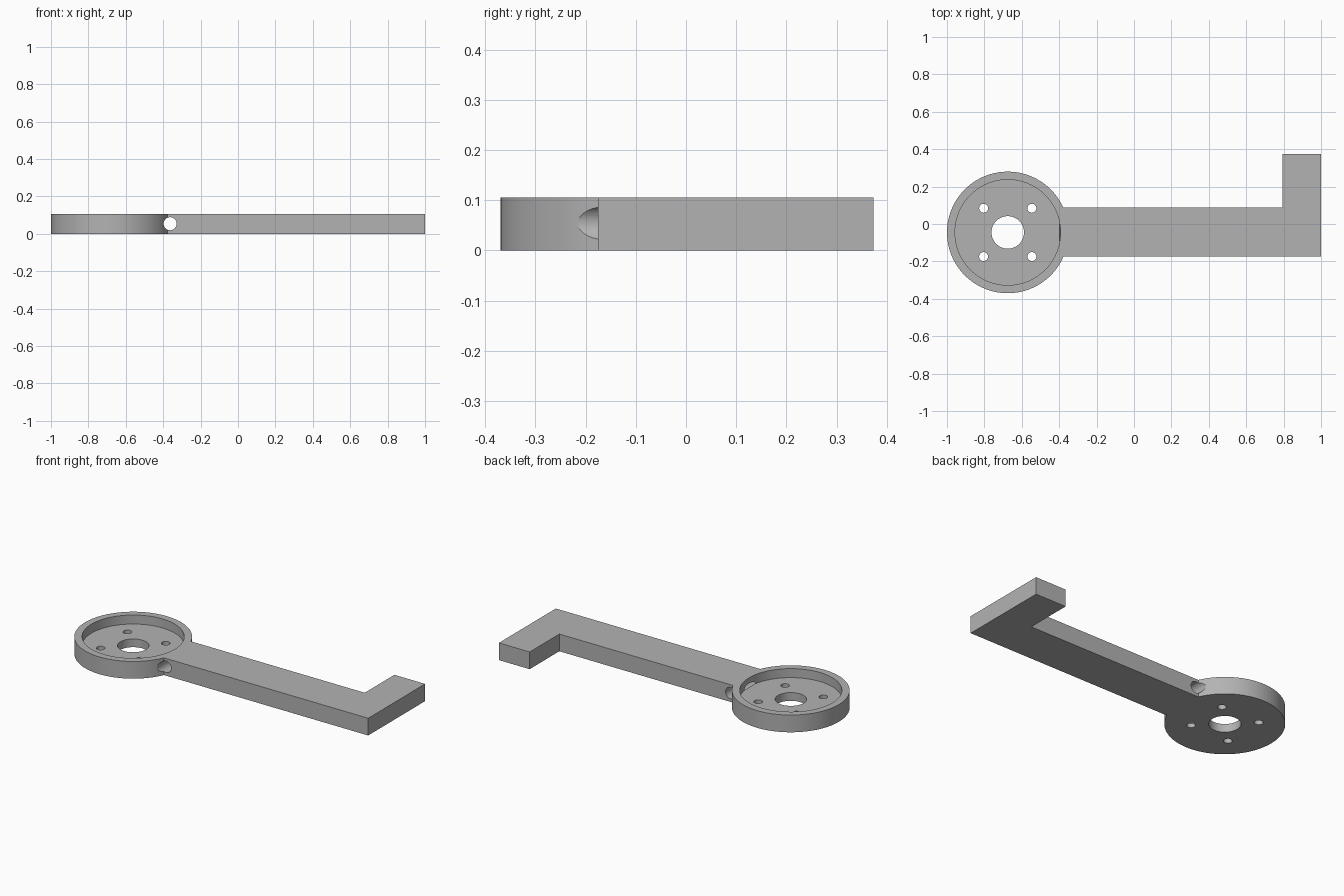
import bpy, bmesh, math
from mathutils import Matrix

if "Cube" in bpy.data.objects:
    bpy.data.objects.remove(bpy.data.objects["Cube"])

H = 0.105                    # plate thickness
CX, CY, R = -0.675, -0.045, 0.325   # disc centre and radius
Y0, Y1 = -0.175, 0.087       # arm edges

grey = bpy.data.materials.new("light grey")
grey.diffuse_color = (0.45, 0.45, 0.45, 1)
grey.use_nodes = True
grey.node_tree.nodes["Principled BSDF"].inputs["Base Color"].default_value = grey.diffuse_color


def cylinder_cutter(x, y, z, radius, depth, segments, along_y=False):
    bm = bmesh.new()
    bmesh.ops.create_cone(bm, cap_ends=True, segments=segments, radius1=radius,
                          radius2=radius, depth=depth,
                          matrix=Matrix.Translation((x, y, z)) @
                          Matrix.Rotation(math.pi / 2 if along_y else 0, 4, 'X'))
    mesh = bpy.data.meshes.new("cutter")
    bm.to_mesh(mesh)
    bm.free()
    ob = bpy.data.objects.new("cutter", mesh)
    bpy.context.collection.objects.link(ob)
    ob.hide_render = True
    return ob


# Outline: ring arc, straight arm and hooked end
a1 = math.asin((Y1 - CY) / R)
a0 = 2 * math.pi + math.asin((Y0 - CY) / R)
N = 96
outline = [(CX + R * math.cos(a), CY + R * math.sin(a))
           for a in (a1 + (a0 - a1) * i / N for i in range(N + 1))]
outline += [(1, Y0), (1, 0.373), (0.793, 0.373), (0.793, Y1)]

bm = bmesh.new()
base = bm.faces.new([bm.verts.new((x, y, 0)) for x, y in outline])
top = bmesh.ops.extrude_face_region(bm, geom=[base])["geom"]
bmesh.ops.translate(bm, vec=(0, 0, H),
                    verts=[v for v in top if isinstance(v, bmesh.types.BMVert)])
bmesh.ops.recalc_face_normals(bm, faces=bm.faces)
mesh = bpy.data.meshes.new("lever_arm")
bm.to_mesh(mesh)
bm.free()
arm = bpy.data.objects.new("lever_arm", mesh)
bpy.context.collection.objects.link(arm)
mesh.materials.append(grey)

# Recess, centre bore, cross hole and four screw holes
cutters = [cylinder_cutter(CX, CY, 0.05 + 0.1, 0.282, 0.2, 96),
           cylinder_cutter(CX, CY, 0, 0.087, 0.5, 48),
           cylinder_cutter(-0.363, 0, 0.054, 0.035, 2, 32, True)]
cutters += [cylinder_cutter(CX + sx * 0.129, CY + sy * 0.129, 0, 0.024, 0.5, 24)
            for sx in (-1, 1) for sy in (-1, 1)]

bpy.context.view_layer.objects.active = arm
arm.select_set(True)
for c in cutters:
    mod = arm.modifiers.new("cut", 'BOOLEAN')
    mod.operation = 'DIFFERENCE'
    mod.solver = 'EXACT'
    mod.object = c
    bpy.ops.object.modifier_apply(modifier=mod.name)
for c in cutters:
    bpy.data.objects.remove(c)

bpy.ops.object.shade_smooth_by_angle(angle=math.radians(30))
